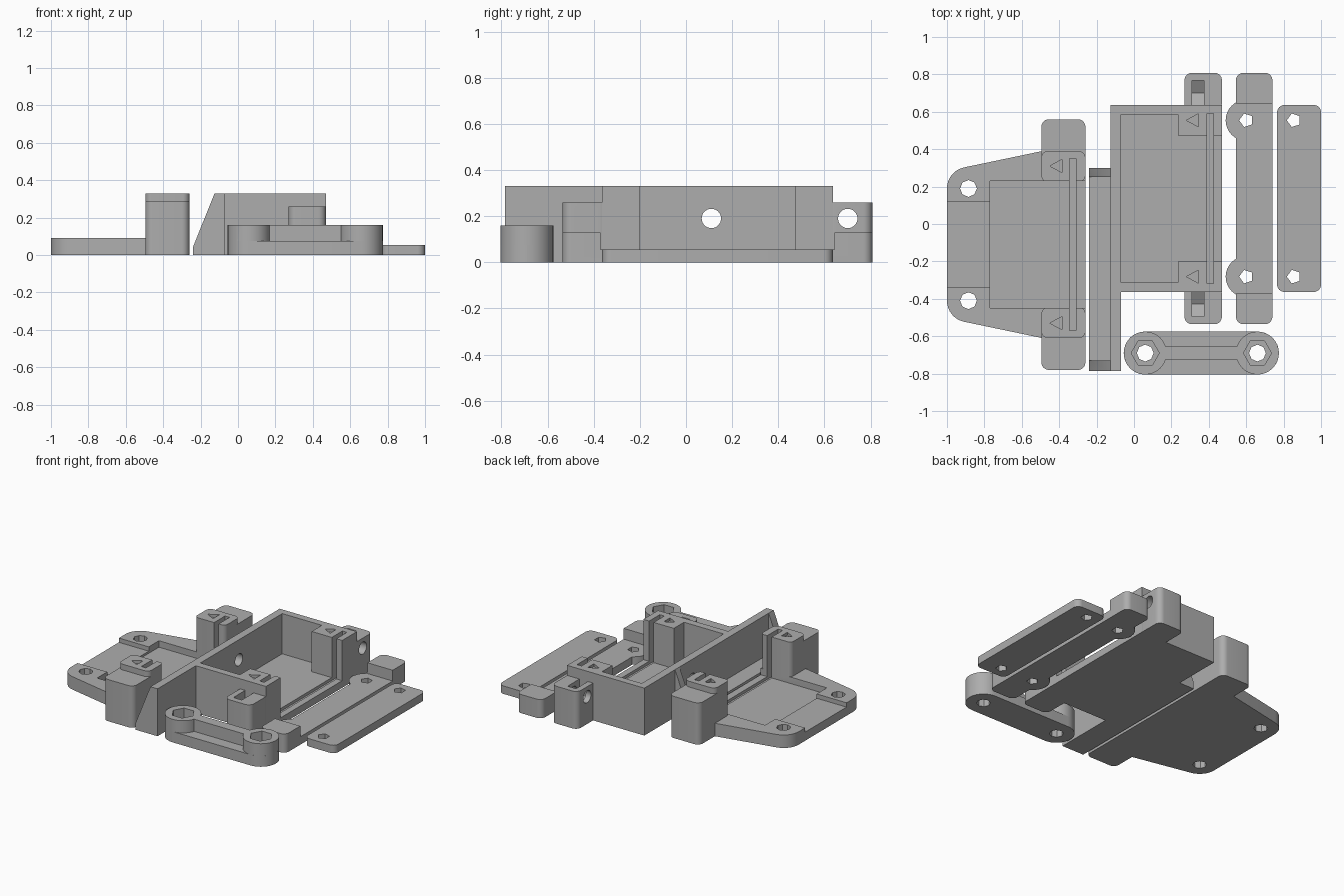
import bpy, bmesh, math
from mathutils import Matrix

cube = bpy.data.objects.get("Cube")
if cube:
    bpy.data.objects.remove(cube)

grey = bpy.data.materials.new("plain_grey")
grey.use_nodes = True
grey.diffuse_color = (0.42, 0.42, 0.42, 1)
grey.node_tree.nodes["Principled BSDF"].inputs["Base Color"].default_value = (0.42, 0.42, 0.42, 1)

TOP = 0.33      # wall height
CUT = 0.5       # cutters end above everything
AXES = {"z": Matrix.Identity(4),
        "x": Matrix(((0, 0, 1, 0), (1, 0, 0, 0), (0, 1, 0, 0), (0, 0, 0, 1))),   # profile (y, z)
        "y": Matrix(((1, 0, 0, 0), (0, 0, 1, 0), (0, 1, 0, 0), (0, 0, 0, 1)))}   # profile (x, z)


def prism(name, pts, lo, hi, axis="z"):
    """Extrude a closed profile between two positions along an axis."""
    bm = bmesh.new()
    face = bm.faces.new([bm.verts.new((a, b, lo)) for a, b in pts])
    ext = bmesh.ops.extrude_face_region(bm, geom=[face])["geom"]
    bmesh.ops.translate(bm, vec=(0, 0, hi - lo),
                        verts=[v for v in ext if isinstance(v, bmesh.types.BMVert)])
    bm.transform(AXES[axis])
    bmesh.ops.recalc_face_normals(bm, faces=bm.faces)
    mesh = bpy.data.meshes.new(name)
    bm.to_mesh(mesh)
    bm.free()
    mesh.materials.append(grey)
    obj = bpy.data.objects.new(name, mesh)
    bpy.context.collection.objects.link(obj)
    return obj


def arc(cx, cy, r, a0, a1, n=8):
    return [(cx + r * math.cos(math.radians(a0 + (a1 - a0) * i / n)),
             cy + r * math.sin(math.radians(a0 + (a1 - a0) * i / n))) for i in range(n + 1)]


def ngon(cx, cy, r, n=32, start=0):
    return arc(cx, cy, r, start, start + 360, n)[:-1]


def rect(x0, x1, y0, y1, r=0):
    if not r:
        return [(x0, y0), (x1, y0), (x1, y1), (x0, y1)]
    return (arc(x1 - r, y1 - r, r, 0, 90) + arc(x0 + r, y1 - r, r, 90, 180)
            + arc(x0 + r, y0 + r, r, 180, 270) + arc(x1 - r, y0 + r, r, 270, 360))


def combine(body, other, op):
    mod = body.modifiers.new(op, "BOOLEAN")
    mod.operation, mod.solver, mod.object = op, "EXACT", other
    bpy.ops.object.select_all(action="DESELECT")
    bpy.context.view_layer.objects.active = body
    body.select_set(True)
    bpy.ops.object.modifier_apply(modifier=mod.name)
    bpy.data.objects.remove(other)


def add(body, *shape):
    combine(body, prism("joined", *shape), "UNION")


def cut(body, *shape):
    combine(body, prism("cutter", *shape), "DIFFERENCE")


def arrow(body, x, y):
    cut(body, [(x - 0.035, y), (x + 0.03, y - 0.035), (x + 0.03, y + 0.035)], TOP - 0.02, CUT)


def finish(body):
    bpy.ops.object.select_all(action="DESELECT")
    bpy.context.view_layer.objects.active = body
    body.select_set(True)
    bpy.ops.object.shade_smooth_by_angle(angle=math.radians(30))


# Mounting plate with two towers, mirrored about its own middle
MID = -0.11
half = arc(-0.885, MID + 0.3, 0.115, 180, 102) + [(-0.49, MID + 0.5), (-0.26, MID + 0.5)]
outline = half + [(x, 2 * MID - y) for x, y in reversed(half)]
plate = prism("mounting_plate", outline, 0, 0.09)
cut(plate, rect(-1.1, -0.6, MID - 0.228, MID + 0.228), 0.06, CUT)
for s in (1, -1):
    def span(a, b):
        return sorted((MID + s * a, MID + s * b))
    add(plate, rect(-0.495, -0.26, *span(0.38, 0.67), 0.04), 0, 0.29)
    add(plate, rect(-0.495, -0.26, *span(0.335, 0.5), 0.035), 0, TOP)
    cut(plate, ngon(-0.885, MID + s * 0.3, 0.045, 8), -0.1, CUT)
    cut(plate, ngon(MID + s * 0.565, 0.19, 0.042), -0.6, -0.2, "x")
    arrow(plate, -0.415, MID + s * 0.42)
cut(plate, rect(-0.77, -0.2, MID - 0.34, MID + 0.34), 0.045, CUT)
cut(plate, rect(-0.345, -0.31, MID - 0.46, MID + 0.46), 0.025, CUT)
finish(plate)

# Open tray with corner blocks, nut ears and a long side wall
MID = 0.1365
tray = prism("tray", rect(-0.125, 0.47, MID - 0.5, MID + 0.5), 0, TOP)
for s in (1, -1):
    ys = sorted((MID + s * 0.47, MID + s * 0.672))
    add(tray, rect(0.27, 0.47, *ys, 0.04), 0, 0.26)
add(tray, rect(-0.125, -0.07, -0.785, -0.2), 0, TOP)
add(tray, rect(-0.24, -0.1, -0.785, 0.3), 0, 0.045)
for y0, y1 in ((-0.785, -0.73), (0.25, 0.3)):
    add(tray, [(-0.24, 0), (-0.1, 0), (-0.1, TOP), (-0.125, TOP), (-0.24, 0.045)], y0, y1, "y")
cut(tray, rect(-0.07, 0.235, MID - 0.45, MID + 0.45), 0.05, CUT)
cut(tray, rect(0.2, 0.6, MID - 0.338, MID + 0.338), 0.05, CUT)
cut(tray, rect(0.39, 0.425, MID - 0.455, MID + 0.455), 0.03, CUT)
for s in (1, -1):
    y = MID + s * 0.565
    cut(tray, ngon(y, 0.19, 0.042), 0.2, 0.6, "x")
    r = 0.075
    w = r * math.cos(math.pi / 6)
    cut(tray, [(y, 0.19 - r), (y + w, 0.19 - r / 2), (y + w, CUT), (y - w, CUT), (y - w, 0.19 - r / 2)],
        0.31, 0.375, "x")
    arrow(tray, 0.315, MID + s * 0.418)
    # the trap must not open the corner block: close it again
    ys = sorted((MID + s * 0.46, MID + s * 0.5))
    add(tray, rect(0.3, 0.385, *ys), 0.05, TOP)
for y in (-0.6, 0.11):
    cut(tray, ngon(y, 0.19, 0.042), -0.2, 0, "x")
finish(tray)

# Clamp strip with raised ends and side lobes
strip = prism("clamp_strip", rect(0.545, 0.74, MID - 0.672, MID + 0.672, 0.04), 0, 0.13)
cut(strip, rect(0.4, 0.9, MID - 0.508, MID + 0.508), 0.055, CUT)
for s in (1, -1):
    add(strip, ngon(0.6, MID + s * 0.418, 0.11), 0, 0.055)
    cut(strip, ngon(0.6, MID + s * 0.418, 0.038, 5, 180), -0.1, CUT)
finish(strip)

# Flat cover plate
cover = prism("cover_plate", rect(0.765, 1.0, MID - 0.5, MID + 0.5, 0.04), 0, 0.055)
for s in (1, -1):
    cut(cover, ngon(0.855, MID + s * 0.418, 0.038, 5, 180), -0.1, CUT)
finish(cover)

# Link bar with a boss at each end and a central rib
link = prism("link_bar", rect(-0.055, 0.775, -0.805, -0.575, 0.1149), 0, 0.075)
add(link, rect(0.06, 0.66, -0.725, -0.655), 0, 0.16)
for x in (0.06, 0.66):
    add(link, ngon(x, -0.69, 0.1149), 0, 0.16)
    cut(link, ngon(x, -0.69, 0.075, 6), 0.08, CUT)
    cut(link, ngon(x, -0.69, 0.045, 8), -0.1, CUT)
finish(link)
